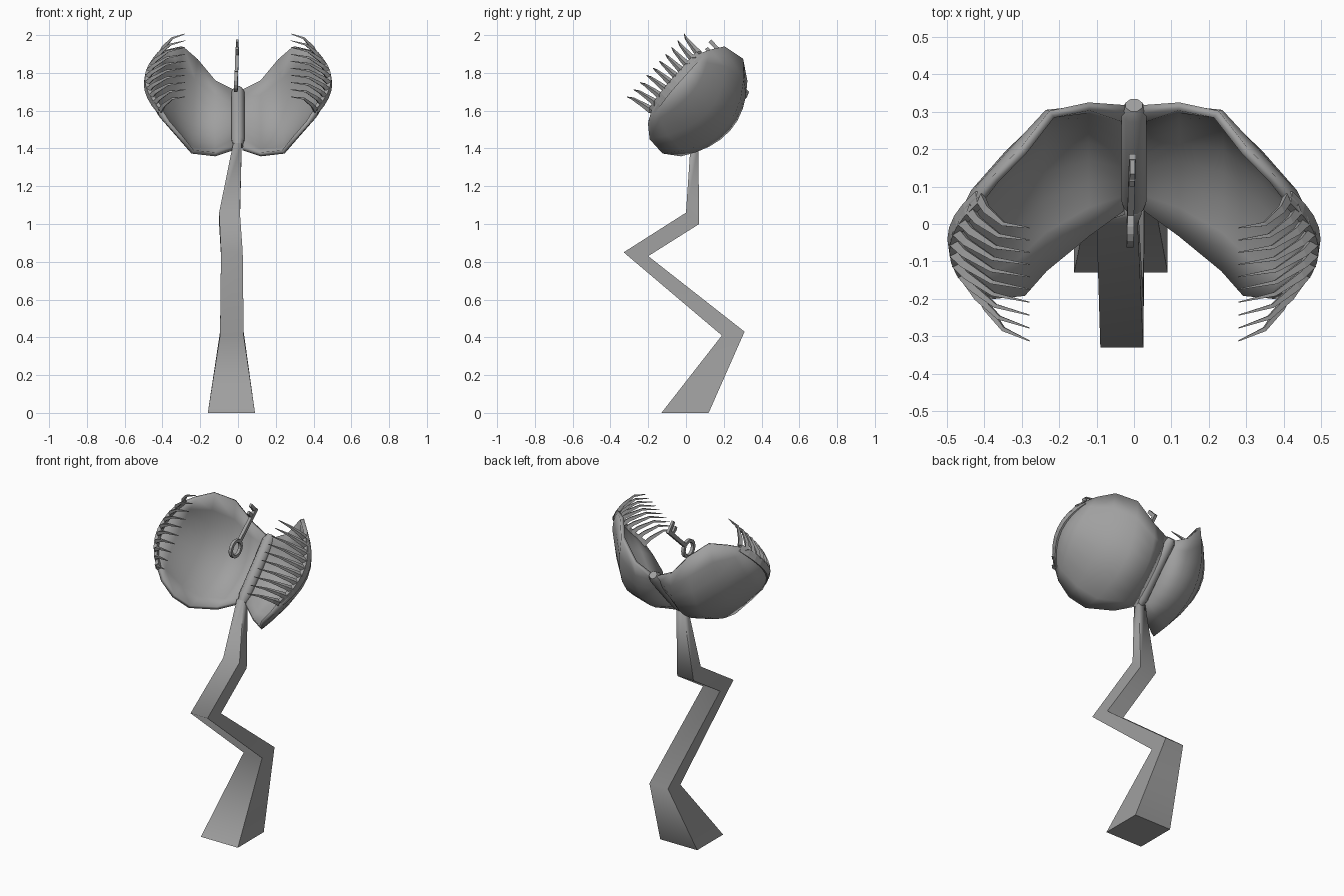
import bpy, bmesh, math
from mathutils import Vector

if "Cube" in bpy.data.objects:
    bpy.data.objects.remove(bpy.data.objects["Cube"])

grey = bpy.data.materials.new("plant grey")
grey.use_nodes = True
grey.diffuse_color = (0.35, 0.35, 0.35, 1)
grey.node_tree.nodes["Principled BSDF"].inputs["Base Color"].default_value = (0.35, 0.35, 0.35, 1)

# Head frame: u runs along the hinge, w points out of the open mouth
U, W = Vector((0, 0.67, 0.74)), Vector((0, -0.74, 0.67))
HINGE = Vector((0, 0.18, 1.57))


def head(x, u, w):
    return HINGE + U * u + W * w + Vector((x, 0, 0))


def finish(name, bm, smooth=None, mirror=False, thickness=0):
    bmesh.ops.recalc_face_normals(bm, faces=bm.faces)
    mesh = bpy.data.meshes.new(name)
    bm.to_mesh(mesh)
    bm.free()
    mesh.materials.append(grey)
    ob = bpy.data.objects.new(name, mesh)
    bpy.context.collection.objects.link(ob)
    if thickness:
        mod = ob.modifiers.new("thickness", "SOLIDIFY")
        mod.thickness, mod.offset = thickness, 0
    if mirror:
        mod = ob.modifiers.new("mirror", "MIRROR")
        mod.use_mirror_merge = False
    if smooth:
        bpy.ops.object.select_all(action="DESELECT")
        ob.select_set(True)
        bpy.context.view_layer.objects.active = ob
        bpy.ops.object.shade_smooth_by_angle(angle=math.radians(smooth))


def loft(bm, rings, caps=True, closed=True):
    """Skin a list of equal-length point rings."""
    vs = [[bm.verts.new(p) for p in ring] for ring in rings]
    n = len(vs[0])
    for a, b in zip(vs, vs[1:]):
        for i in range(n if closed else n - 1):
            j = (i + 1) % n
            bm.faces.new((a[i], a[j], b[j], b[i]))
    if caps:
        bm.faces.new(vs[0][::-1])
        bm.faces.new(vs[-1])


def box(bm, start, end, half_x, side):
    """Bar from start to end, with a half width in x and a half width along side."""
    s, hx = Vector(side), Vector((half_x, 0, 0))
    loft(bm, [[p + hx + s, p - hx + s, p - hx - s, p + hx - s] for p in (start, end)])


# Zig-zag stem: x range, then front and back (y, z) of each bend
bends = [(-0.16, 0.09, (-0.13, 0), (0.12, 0)),
         (-0.095, 0.03, (0.19, 0.41), (0.31, 0.43)),
         (-0.09, 0.025, (-0.33, 0.85), (-0.20, 0.83)),
         (-0.1, 0.01, (0.0, 1.06), (0.07, 1.0)),
         (-0.025, 0.02, (0.025, 1.43), (0.065, 1.42))]
bm = bmesh.new()
loft(bm, [[(a, *f), (b, *f), (b, *k), (a, *k)] for a, b, f, k in bends])
# Soft bends, but crisp corners along the length and round the base
for face in bm.faces:
    face.smooth = True
for edge in bm.edges:
    low, high = sorted(v.co.z for v in edge.verts)
    edge.smooth = high - low < 0.1 and low > 0.01
finish("stem", bm)

# Hinge rib between the lobes
bm = bmesh.new()
angles = [math.tau * (i + 0.5) / 8 for i in range(8)]
loft(bm, [[head(r * math.cos(a), u, r * math.sin(a) - 0.005) for a in angles]
          for u, r in ((-0.21, 0.026), (-0.17, 0.036), (0.17, 0.036), (0.2, 0.024))])
finish("hinge_rib", bm, 50)

# Lobe columns from hinge to rim: (x, u, w) at the front edge, middle and back edge
columns = [((0.025, -0.22, -0.01), (0.025, 0, -0.02), (0.025, 0.19, 0)),
           ((0.12, -0.29, 0.02), (0.12, -0.02, -0.08), (0.12, 0.23, 0.027)),
           ((0.24, -0.345, 0.1), (0.245, -0.02, -0.052), (0.22, 0.302, 0.12)),
           ((0.3, -0.335, 0.2), (0.35, -0.02, 0.07), (0.295, 0.285, 0.235)),
           ((0.37, -0.28, 0.26), (0.445, -0.02, 0.2), (0.37, 0.22, 0.28)),
           ((0.41, -0.22, 0.29), (0.485, -0.02, 0.305), (0.41, 0.17, 0.305))]


def lobe_point(col, t):
    front, mid, back = (Vector(p) for p in col)
    edge = front if t < 0 else back
    p = mid.lerp(edge, t * t)
    p.y = mid.y + (edge.y - mid.y) * abs(t)
    return head(*p)


bm = bmesh.new()
steps = [i / 4 for i in range(-4, 5)]
loft(bm, [[lobe_point(c, t) for t in steps] for c in columns], caps=False, closed=False)
finish("lobes", bm, 60, mirror=True, thickness=0.022)

# Raised rim along the toothed edge
bm = bmesh.new()
rim = [lobe_point(columns[-1], t) for t in steps]
out = Vector((0.014, 0, 0))
loft(bm, [[p + out - W * 0.025, p + out * 0.6 + W * 0.018,
           p - out + W * 0.018, p - out - W * 0.025] for p in rim])
finish("lobe_rims", bm, mirror=True)

# Curved teeth tapering in over the mouth
bm = bmesh.new()
count = 10
for i in range(count):
    t = -1 + 2 * i / (count - 1)
    base = lobe_point(columns[-1], t)
    u = (base - HINGE).dot(U)
    tip = head(0.28, u * 1.16, 0.435)
    rings = []
    for s, size in ((0, 0.02), (0.2, 0.015), (0.6, 0.008), (1, 0.002)):
        bow = math.sin(math.pi * s) * 0.03
        p = base.lerp(tip, s) + W * bow + Vector((bow * 0.6, 0, 0))
        across = Vector((0.5, 0, 0)) + W * 0.8
        rings.append([p + U * size, p + across * size, p - U * size, p - across * size])
    loft(bm, rings)
finish("teeth", bm, mirror=True)

# Key floating in the mouth: ring, shaft and bits
ring_mid, tip = Vector((-0.01, -0.008, 1.755)), Vector((-0.004, 0.18, 1.93))
along = (tip - ring_mid).normalized()
side = Vector((0, -along.z, along.y))
bm = bmesh.new()
bands = []
for i in range(17):
    a = math.tau * i / 16
    d = along * math.cos(a) + side * math.sin(a)
    bands.append([ring_mid + d * r + Vector((x, 0, 0))
                  for r, x in ((0.055, -0.009), (0.055, 0.009), (0.037, 0.009), (0.037, -0.009))])
loft(bm, bands, caps=False)
bmesh.ops.remove_doubles(bm, verts=bm.verts, dist=0.0001)
box(bm, ring_mid + along * 0.045, tip, 0.009, side * 0.011)
for back, length in ((0.012, 0.065), (0.052, 0.05)):
    p = tip - along * back
    box(bm, p, p + side * length, 0.007, along * 0.01)
finish("key", bm)
